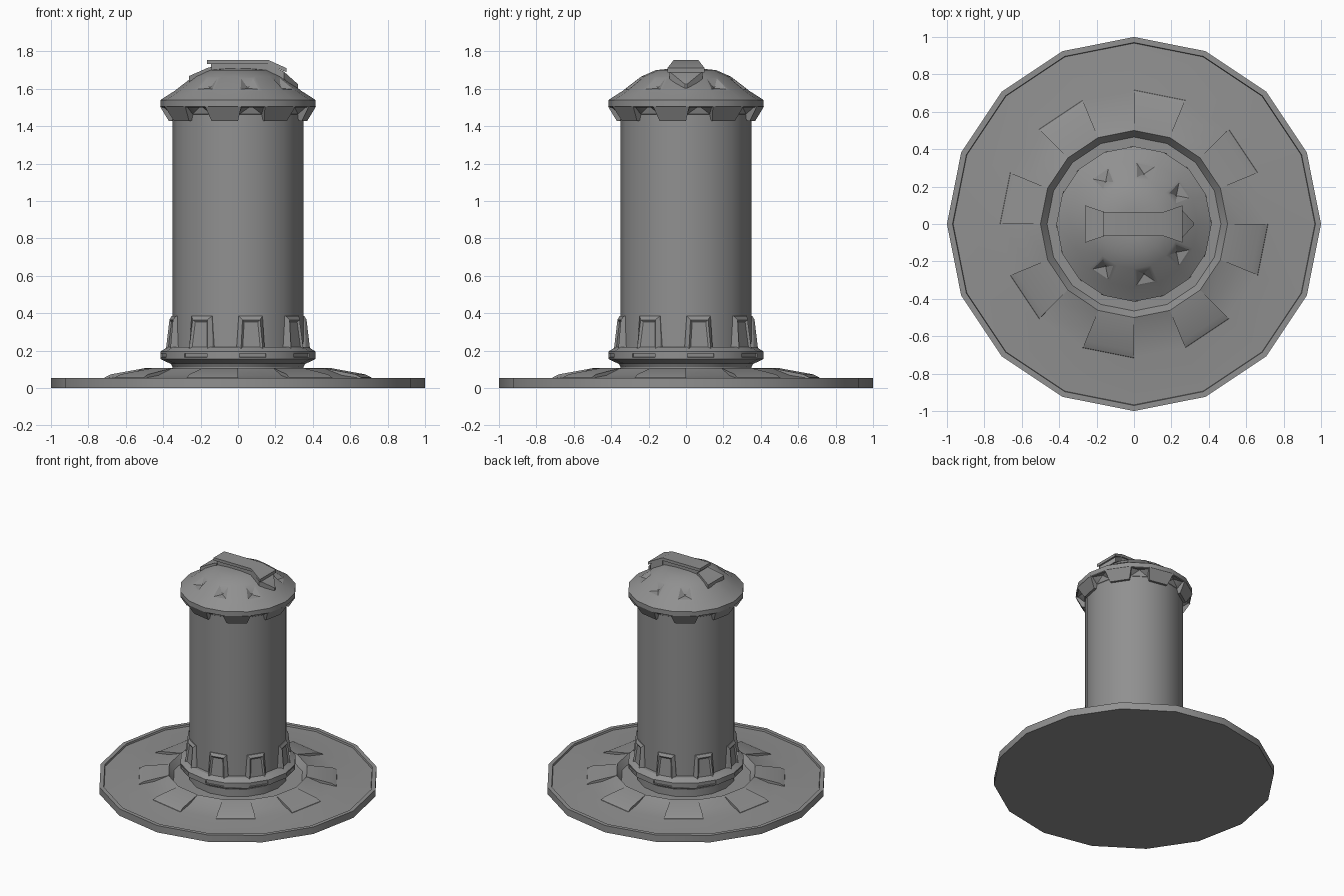
import bpy, bmesh
from math import sin, cos, radians

if "Cube" in bpy.data.objects:
    bpy.data.objects.remove(bpy.data.objects["Cube"])

N = 16
HALF = radians(180 / N)
BLOCK_AZ = [-78.75 + 45 * k for k in range(8)]     # faces carrying blocks, slots, notches
WEDGE_AZ = [-101.25 + 45 * k for k in range(8)]    # faces in between
DOME_AZ = [s * a for s in (1, -1) for a in (33.75, 78.75, 123.75)]

dark_grey = bpy.data.materials.new("dark_grey")
dark_grey.diffuse_color = (.28, .28, .28, 1)
dark_grey.use_nodes = True
dark_grey.node_tree.nodes["Principled BSDF"].inputs["Base Color"].default_value = dark_grey.diffuse_color


def finish(bm, name):
    bmesh.ops.recalc_face_normals(bm, faces=bm.faces[:])
    mesh = bpy.data.meshes.new(name)
    bm.to_mesh(mesh)
    bm.free()
    mesh.materials.append(dark_grey)
    ob = bpy.data.objects.new(name, mesh)
    bpy.context.collection.objects.link(ob)
    bpy.ops.object.select_all(action='DESELECT')
    ob.select_set(True)
    bpy.context.view_layer.objects.active = ob
    bpy.ops.object.shade_smooth_by_angle(angle=radians(30))
    return ob


def lathe(name, profile, dents=()):
    """Revolve (r, z) points; dents = (row, azimuths, inset, inset depth, poke depth)."""
    bm = bmesh.new()
    rings = [[bm.verts.new((r * cos(2 * HALF * i), r * sin(2 * HALF * i), z))
              for i in range(N)] for r, z in profile]
    rows = []
    for a, b in zip(rings, rings[1:]):
        rows.append([bm.faces.new((a[i], a[(i + 1) % N], b[(i + 1) % N], b[i]))
                     for i in range(N)])
    bm.faces.new(rings[0][::-1])
    bm.faces.new(rings[-1])
    bmesh.ops.recalc_face_normals(bm, faces=bm.faces[:])
    for row, azimuths, inset, depth, poke in dents:
        faces = [rows[row][int((az % 360) // 22.5)] for az in azimuths]
        bmesh.ops.inset_individual(bm, faces=faces, thickness=inset, depth=depth)
        if poke:
            bmesh.ops.poke(bm, faces=faces, offset=poke)
    return finish(bm, name)


def loft(name, rings, azimuths=(0,), inset=None):
    """Skin rings of (radial, tangent, z) points, repeated round the axis."""
    bm = bmesh.new()
    caps = []
    for az in azimuths:
        c, s = cos(radians(az)), sin(radians(az))
        vr = [[bm.verts.new((r * c - t * s, r * s + t * c, z)) for r, t, z in ring]
              for ring in rings]
        n = len(rings[0])
        for a, b in zip(vr, vr[1:]):
            for i in range(n):
                bm.faces.new((a[i], a[(i + 1) % n], b[(i + 1) % n], b[i]))
        bm.faces.new(vr[0][::-1])
        caps.append(bm.faces.new(vr[-1]))
    bmesh.ops.recalc_face_normals(bm, faces=bm.faces[:])
    if inset:
        bmesh.ops.inset_individual(bm, faces=caps, thickness=inset[0], depth=inset[1])
    return finish(bm, name)


def facet_wedge(name, section, azimuths):
    """Extrude an (R, z, flare) section across one facet of the 16-gon."""
    loft(name, [[(R * cos(HALF), k * (R * sin(HALF) + f), z) for R, z, f in section]
                for k in (-1, 1)], azimuths)


def strip(name, stations):
    """Bar along x from (x, half width, top z, thickness) stations."""
    loft(name, [[(x, -w, z), (x, w, z), (x, w, z - h), (x, -w, z - h)]
                for x, w, z, h in stations])


# Base plate with thin lip, raised ring and groove round the shaft
lathe("base_plate", [(1, 0), (1, .054), (.97, .054), (.967, .04), (.71, .052), (.6, .068),
                     (.5, .105), (.465, .06), (.3, .06)])
facet_wedge("base_ramps", [(.72, .045, 0), (.715, .055, 0), (.68, .073, 0), (.5, .106, 0),
                           (.5, .045, 0)], WEDGE_AZ)

# Shaft
lathe("shaft", [(.35, .05), (.35, 1.5)])

# Lower collar with slots, and blocks above it
lathe("lower_collar", [(.345, .105), (.36, .13), (.385, .14), (.415, .155), (.415, .195),
                       (.375, .22), (.34, .22)],
      [(3, BLOCK_AZ, .013, 0, 0), (3, BLOCK_AZ, .001, -.008, 0)])
loft("collar_blocks", [
    [(.33, -.078, .19), (.33, .078, .19), (.33, .066, .385), (.33, -.066, .385)],
    [(.355, -.076, .19), (.355, .076, .19), (.35, .064, .385), (.35, -.064, .385)],
    [(.382, -.06, .2), (.382, .06, .2), (.364, .048, .365), (.364, -.048, .365)]],
    BLOCK_AZ, (.016, -.01))

# Domed cap with notched underside and dimples
lathe("domed_cap", [(.345, 1.46), (.415, 1.505), (.415, 1.54), (.34, 1.588),
                    (.24, 1.665), (.16, 1.7), (.08, 1.708)],
      [(0, BLOCK_AZ, .012, 0, -.03), (3, DOME_AZ, .022, 0, -.026)])
facet_wedge("cap_teeth", [(.34, 1.43, 0), (.37, 1.428, 0), (.414, 1.506, .018),
                          (.34, 1.506, .018)], WEDGE_AZ)

# Hood on top of the dome
strip("hood_plate", [(-.165, .065, 1.755, .022), (.16, .065, 1.755, .022),
                     (.26, .1, 1.71, .022)])
strip("hood_neck", [(-.145, .055, 1.74, .06), (.17, .055, 1.74, .06)])
strip("hood_rear_flap", [(-.14, .065, 1.717, .03), (-.16, .065, 1.713, .03),
                         (-.262, .1, 1.668, .03)])
strip("hood_nose", [(.16, .06, 1.735, .06), (.245, .088, 1.692, .04), (.32, .006, 1.625, .03)])
